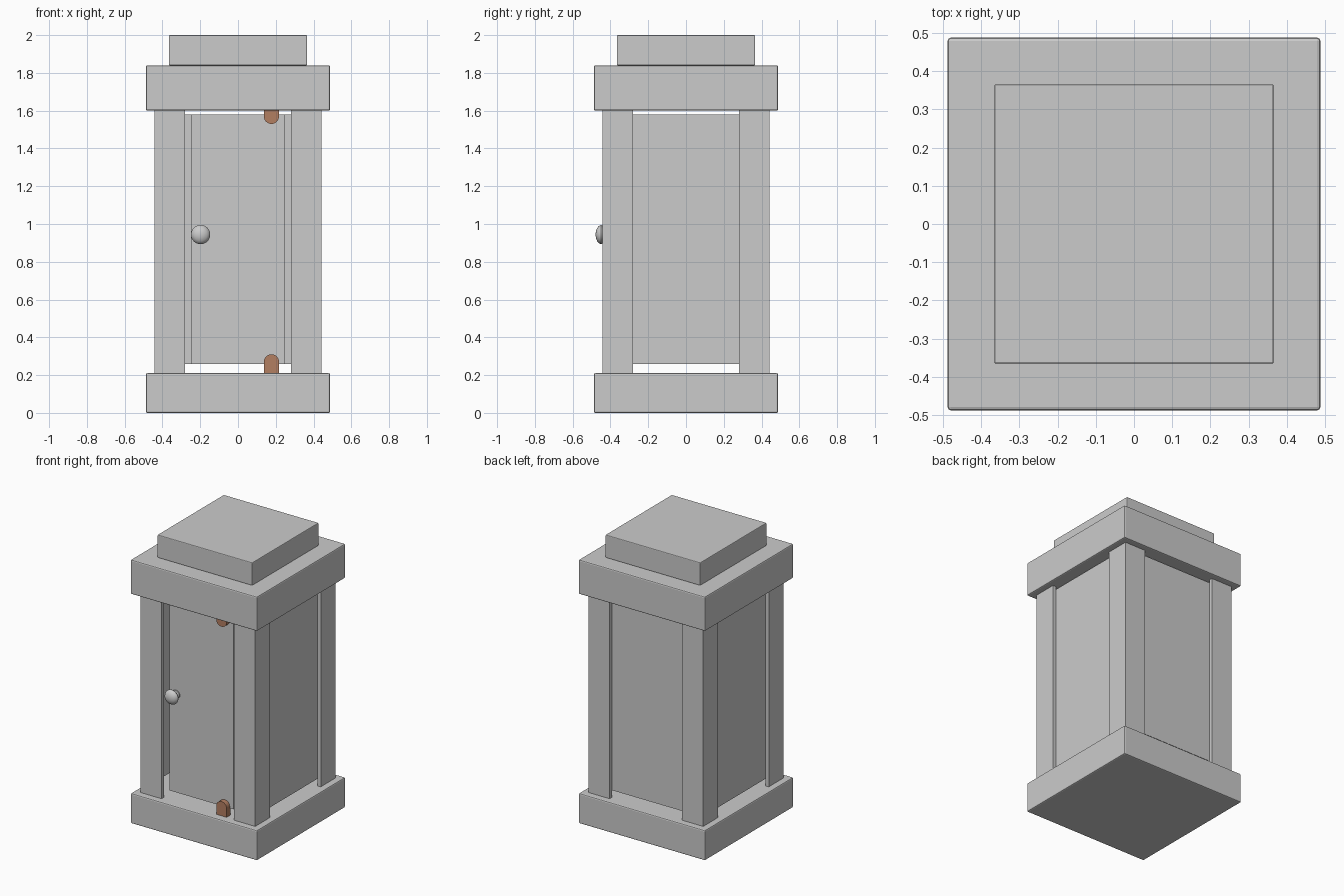
import bpy, bmesh, math

if "Cube" in bpy.data.objects:
    bpy.data.objects.remove(bpy.data.objects["Cube"])

def finish(name, bm):
    bmesh.ops.recalc_face_normals(bm, faces=bm.faces)
    me = bpy.data.meshes.new(name)
    bm.to_mesh(me)
    bm.free()
    ob = bpy.data.objects.new(name, me)
    bpy.context.collection.objects.link(ob)
    return ob

def box(name, lo, hi, bevel=0):
    bm = bmesh.new()
    bmesh.ops.create_cube(bm, size=1)
    for v in bm.verts:
        v.co = [(a + b) / 2 + c * (b - a) for a, b, c in zip(lo, hi, v.co)]
    ob = finish(name, bm)
    if bevel:
        m = ob.modifiers.new("soft_edges", 'BEVEL')
        m.width, m.segments = bevel, 2
    return ob

def prism(name, pts, direction):
    # extrude a closed outline along a direction
    bm = bmesh.new()
    f = bm.faces.new([bm.verts.new(p) for p in pts])
    ext = bmesh.ops.extrude_face_region(bm, geom=[f])
    vs = [g for g in ext["geom"] if isinstance(g, bmesh.types.BMVert)]
    bmesh.ops.translate(bm, vec=direction, verts=vs)
    return finish(name, bm)

# base and stepped roof
S = 0.488
box("base", (-S, -S, 0), (S, S, 0.21), 0.008)
box("roof_slab", (-S, -S, 1.60), (S, S, 1.84), 0.008)
box("roof_top", (-0.366, -0.366, 1.84), (0.366, 0.366, 2.0), 0.005)

# L-shaped corner posts
o, i, t = 0.443, 0.28, 0.025
outline = [(o, o), (i, o), (i, o - t), (o - t, o - t), (o - t, i), (o, i)]
for sx, sy, label in ((1, 1, "back_right"), (-1, 1, "back_left"),
                      (1, -1, "front_right"), (-1, -1, "front_left")):
    prism("post_" + label, [(x * sx, y * sy, 0.21) for x, y in outline], (0, 0, 1.39))

# wall panels, raised off the base
z0, z1 = 0.26, 1.58
p, q = 0.418, 0.398
box("back_panel", (-p, q, z0), (p, p, z1))
for s, label in ((-1, "left"), (1, "right")):
    x = sorted((s * q, s * p))
    box(label + "_panel", (x[0], -p, z0), (x[1], q, z1))

# door
box("door", (-0.25, -0.40, z0), (0.245, -0.36, z1))

# hinges with a rounded end
mat = bpy.data.materials.new("copper")
mat.diffuse_color = (0.45, 0.21, 0.12, 1)
mat.use_nodes = True
mat.node_tree.nodes["Principled BSDF"].inputs["Base Color"].default_value = mat.diffuse_color
for label, base, centre, s in (("lower", 0.21, 0.27, 1), ("upper", 1.60, 1.57, -1)):
    r, cx = 0.04, 0.177
    pts = [(cx - r, -0.435, base), (cx + r, -0.435, base)]
    pts += [(cx + r * math.cos(a), -0.435, centre + s * r * math.sin(a))
            for a in [k * math.pi / 16 for k in range(17)]]
    prism(label + "_hinge", pts, (0, 0.045, 0)).data.materials.append(mat)

# turned door knob: (radius, y) profile spun around its axis
profile = [(0, -0.479), (0.018, -0.477), (0.034, -0.471), (0.045, -0.462), (0.051, -0.450),
           (0.047, -0.441), (0.034, -0.433), (0.016, -0.428), (0.016, -0.412),
           (0.030, -0.408), (0.030, -0.398), (0, -0.398)]
bm = bmesh.new()
vs = [bm.verts.new((-0.198 + r, y, 0.944)) for r, y in profile]
es = [bm.edges.new(e) for e in zip(vs, vs[1:])]
bmesh.ops.spin(bm, geom=vs + es, cent=(-0.198, 0, 0.944), axis=(0, 1, 0),
               angle=2 * math.pi, steps=32)
bmesh.ops.remove_doubles(bm, verts=bm.verts, dist=0.0005)
knob = finish("door_knob", bm)
bpy.ops.object.select_all(action='DESELECT')
knob.select_set(True)
bpy.context.view_layer.objects.active = knob
bpy.ops.object.shade_smooth_by_angle(angle=math.radians(40))
